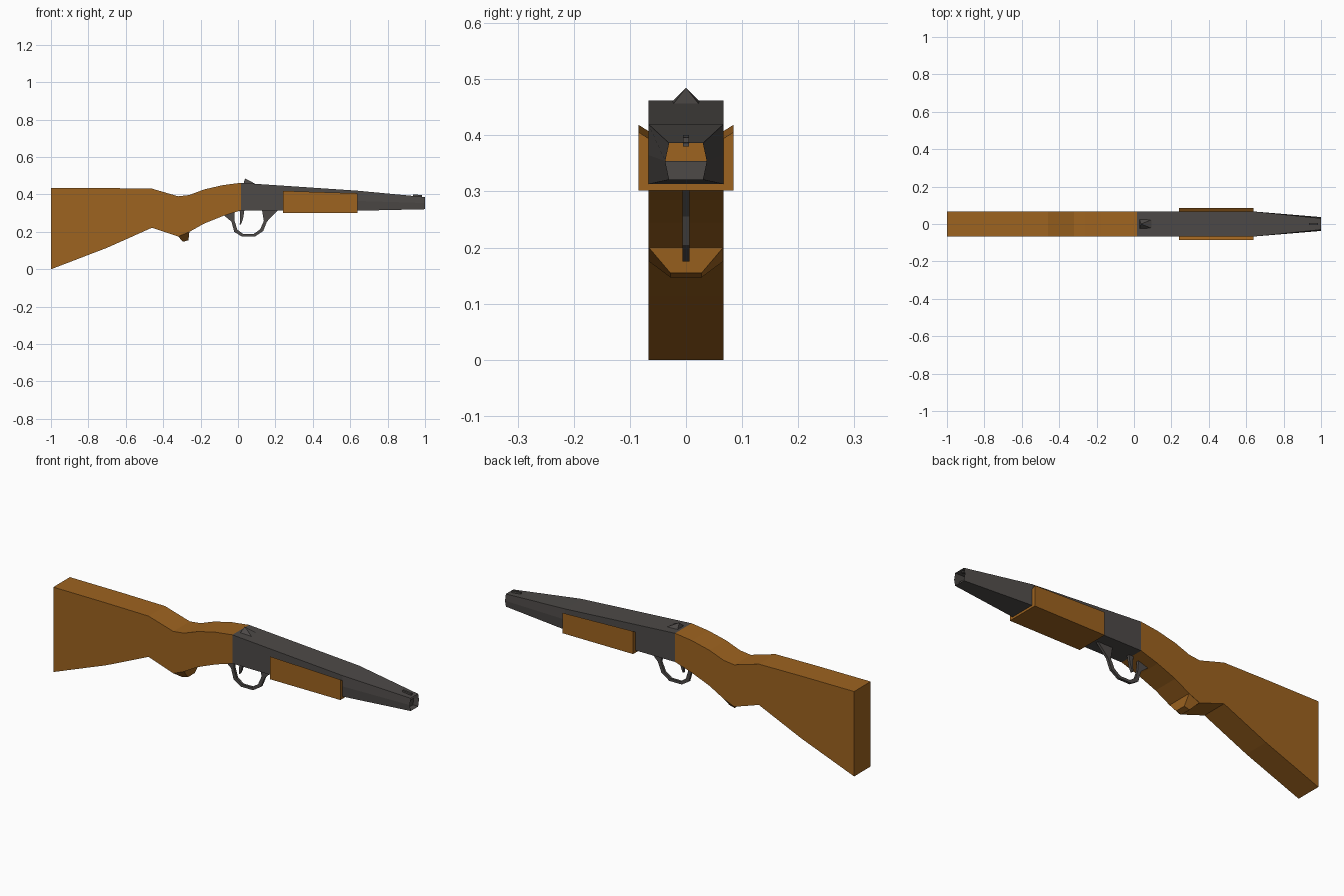
import bpy, bmesh

if "Cube" in bpy.data.objects:
    bpy.data.objects.remove(bpy.data.objects["Cube"])

def material(name, rgb):
    m = bpy.data.materials.new(name)
    m.diffuse_color = (*rgb, 1)
    m.use_nodes = True
    m.node_tree.nodes["Principled BSDF"].inputs["Base Color"].default_value = m.diffuse_color
    return m

WOOD = material("wood", (0.34, 0.125, 0.014))
METAL = material("dark_metal", (0.075, 0.068, 0.064))

def make(name, verts, faces, mat):
    bm = bmesh.new()
    vs = [bm.verts.new(v) for v in verts]
    for f in faces:
        bm.faces.new([vs[i] for i in f])
    bmesh.ops.recalc_face_normals(bm, faces=bm.faces)
    me = bpy.data.meshes.new(name)
    bm.to_mesh(me)
    bm.free()
    me.materials.append(mat)
    ob = bpy.data.objects.new(name, me)
    bpy.context.collection.objects.link(ob)
    return ob

def loft(name, sections, mat, caps=(True, True)):
    """Join closed sections that all have the same number of points."""
    n = len(sections[0])
    verts = [p for s in sections for p in s]
    faces = [(k*n + i, k*n + (i+1) % n, (k+1)*n + (i+1) % n, (k+1)*n + i)
             for k in range(len(sections) - 1) for i in range(n)]
    if caps[0]:
        faces.append(tuple(range(n)))
    if caps[1]:
        faces.append(tuple(range(len(verts) - n, len(verts))))
    return make(name, verts, faces, mat)

def bar(x, half, low, high):
    return [(x, -half, low), (x, half, low), (x, half, high), (x, -half, high)]

W = 0.067

# Wooden stock: bottom and top heights along x
stock = [(-1, 0, .435), (-.70, .115, .434), (-.46, .222, .431), (-.32, .175, .39),
         (-.26, .20, .397), (-.18, .245, .427), (-.08, .285, .450), (.015, .315, .462)]
loft("stock", [bar(x, W, lo, hi) for x, lo, hi in stock], WOOD)

# Tapered knob under the grip
loft("grip_knob", [
    [(-.32, -W, .176), (-.26, -W, .201), (-.26, W, .201), (-.32, W, .176)],
    [(-.295, -.028, .147), (-.265, -.028, .155), (-.265, .028, .155), (-.295, .028, .147)],
], WOOD)

# Receiver and barrel shell, narrowing to an open six-sided muzzle
def hexagon(x, low, mid, high, end, middle):
    return [(x, -end, low), (x, end, low), (x, middle, mid),
            (x, end, high), (x, -end, high), (x, -middle, mid)]

loft("receiver_and_barrel", [
    hexagon(.015, .315, .385, .462, W, W),
    hexagon(.64, .313, .365, .420, W, W),
    hexagon(1, .321, .354, .386, .030, .037),
], METAL, caps=(True, False))

# Plate closing the lower half of the muzzle
make("muzzle_plate", [(.97, -.031, .321), (.97, .031, .321), (.97, .038, .354), (.97, -.038, .354)],
     [(0, 1, 2, 3)], METAL)

# Wooden fore-end with inward sloping top edges
def fore_section(x, top):
    return [(x, -.085, .302), (x, .085, .302), (x, .085, top), (x, .066, top - .012),
            (x, -.066, top - .012), (x, -.085, top)]

loft("fore_end", [fore_section(.24, .419), fore_section(.64, .406)], WOOD)

# Trigger guard: strip between outer and inner outlines
outer = [(-.08, .292), (-.035, .255), (-.02, .20), (.02, .175), (.09, .175),
         (.135, .205), (.155, .255), (.215, .318)]
inner = [(-.02, .318), (-.018, .258), (-.004, .212), (.028, .188), (.083, .188),
         (.118, .213), (.138, .258), (.128, .318)]
T = .0065
loft("trigger_guard", [[(a[0], -T, a[1]), (a[0], T, a[1]), (b[0], T, b[1]), (b[0], -T, b[1])]
                       for a, b in zip(outer, inner)], METAL)

# Curved trigger
trigger = [(.008, .035, .322), (.012, .029, .28), (.010, .022, .255), (.009, .014, .238)]
loft("trigger", [[(a, -T, z), (b, -T, z), (b, T, z), (a, T, z)] for a, b, z in trigger], METAL)

# Pointed rear sight
make("rear_sight", [(.03, -.025, .460), (.03, .025, .460), (.10, .025, .453), (.10, -.025, .453),
                    (.038, 0, .485)],
     [(0, 1, 2, 3), (0, 1, 4), (1, 2, 4), (2, 3, 4), (3, 0, 4)], METAL)

# Small front sight
loft("front_sight", [bar(.935, .005, .385, .401), bar(.985, .005, .38, .396)], METAL)
